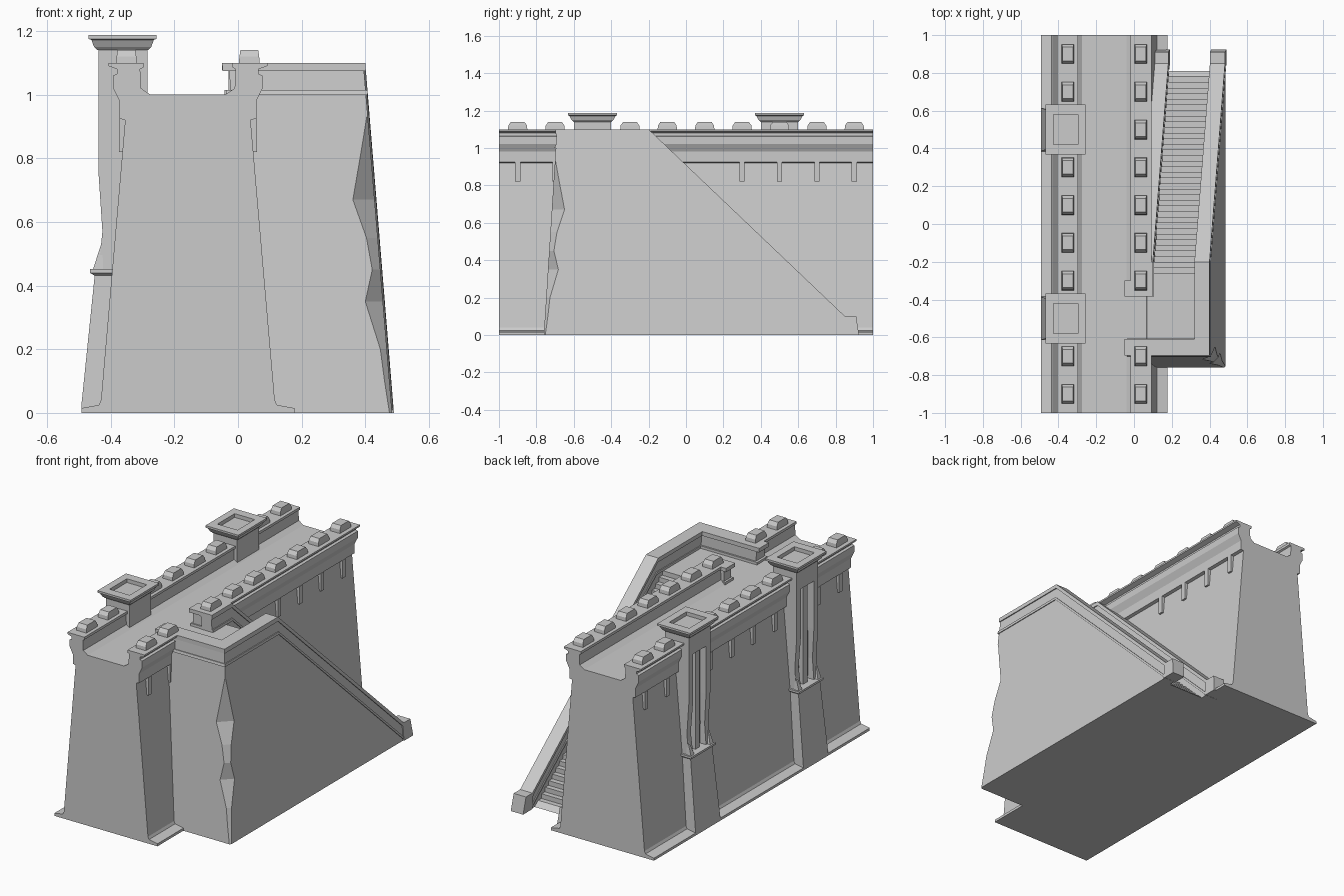
import bpy, bmesh

cube = bpy.data.objects.get("Cube")
if cube:
    bpy.data.objects.remove(cube, do_unlink=True)

stone = bpy.data.materials.new("grey stone")
stone.use_nodes = True
GREY = (0.6, 0.6, 0.6, 1)
stone.diffuse_color = GREY
stone.node_tree.nodes["Principled BSDF"].inputs["Base Color"].default_value = GREY

MID = -0.1575     # centre line of the main wall
BATTER = 0.082    # inward lean of the stair side
LEAN = 0.064      # inward lean of the stair front


def loft(name, rings):
    """Skin equal-sized rings of points and close both ends."""
    bm = bmesh.new()
    vs = [[bm.verts.new(p) for p in ring] for ring in rings]
    n = len(vs[0])
    for a, b in zip(vs, vs[1:]):
        for i in range(n):
            j = (i + 1) % n
            bm.faces.new((a[i], a[j], b[j], b[i]))
    bm.faces.new(vs[0][::-1])
    bm.faces.new(vs[-1])
    bmesh.ops.recalc_face_normals(bm, faces=bm.faces[:])
    mesh = bpy.data.meshes.new(name)
    bm.to_mesh(mesh)
    bm.free()
    mesh.materials.append(stone)
    obj = bpy.data.objects.new(name, mesh)
    bpy.context.collection.objects.link(obj)
    return obj


def along_y(name, xz, y0, y1):
    return loft(name, [[(x, y, z) for x, z in xz] for y in (y0, y1)])


def along_x(name, yz, x0, x1):
    """Extrude a side profile, leaning it in with the stair side."""
    return loft(name, [[(x - BATTER * z, y, z) for y, z in yz] for x in (x0, x1)])


def rect(cx, cy, hx, hy, z):
    return [(cx - hx, cy - hy, z), (cx + hx, cy - hy, z),
            (cx + hx, cy + hy, z), (cx - hx, cy + hy, z)]


def box(name, x0, x1, y0, y1, z0, z1):
    c = ((x0 + x1) / 2, (y0 + y1) / 2, (x1 - x0) / 2, (y1 - y0) / 2)
    return loft(name, [rect(*c, z0), rect(*c, z1)])


def band(path, drop, thick):
    """Strip of given thickness hung below a path."""
    return ([(y, z - drop) for y, z in path]
            + [(y, z - drop - thick) for y, z in reversed(path)])


# Main wall with plinth and cornice, mirrored about its centre line
half = [(0.335, 0), (0.335, 0.015), (0.28, 0.025), (0.273, 0.04), (0.197, 0.92),
        (0.215, 0.925), (0.215, 0.98), (0.225, 1.0)]
along_y("main_wall", [(MID + h, z) for h, z in half]
        + [(MID - h, z) for h, z in reversed(half)], -1, 1)

# Parapets, the stair side one broken by the landing
parapet = [(0.225, 1.0), (0.235, 1.02), (0.235, 1.06), (0.222, 1.065), (0.222, 1.08),
           (0.25, 1.09), (0.25, 1.1), (0.14, 1.1), (0.14, 1.085), (0.15, 1.08),
           (0.147, 1.02), (0.118, 1.0)]
for side, y0, y1 in ((-1, -1, 1), (1, -1, -0.65), (1, -0.35, 1)):
    along_y("parapet", [(MID + side * h, z) for h, z in parapet], y0, y1)

# Merlons and hanging brackets at a regular spacing
bracket = [(0.19, 0.925), (0.217, 0.925), (0.217, 0.82), (0.19, 0.82)]
for side in (-1, 1):
    for i in range(10):
        y = -0.9 + 0.2 * i
        x = MID + side * 0.193
        covered = abs(abs(y) - 0.5) < 0.05 if side < 0 else abs(y + 0.5) < 0.05
        if not covered:
            loft("merlon", [rect(x, y, 0.033, 0.052, 1.095),
                            rect(x, y, 0.031, 0.05, 1.12),
                            rect(x, y, 0.028, 0.036, 1.14)])
        if not covered and (side < 0 or y > 0.2 or y < -0.6):
            along_y("wall_bracket", [(MID + side * h, z) for h, z in bracket],
                    y - 0.014, y + 0.014)

# Steps and landing
STEPS = 36
steps = [(-0.65, 0), (-0.65, 1.0)]
for i in range(STEPS):
    y = -0.26 + 1.07 * i / STEPS
    steps += [(y, 1 - i / STEPS), (y, 1 - (i + 1) / STEPS)]
steps[-1] = (0.81, 0)
along_x("steps_and_landing", steps, 0.13, 0.43)

# Sloping stair walls with coping, ledge and end post
foot = (0.85, 0.1)
bend = (-0.2, 1.1)
for name, start, x0, x1 in (("inner", (-0.385, 1.1), 0.11, 0.19),
                            ("outer", (-0.69, 1.1), 0.41, 0.49)):
    base = (start[0] - (LEAN * 1.1 if name == "outer" else 0), 0)
    wall = along_x(name + "_stair_wall",
                   [base, (start[0], 1.095), (bend[0], 1.095),
                    (foot[0], 0.095), (0.87, 0)], x0 + 0.006, x1 - 0.006)
    path = [start, bend, foot]
    along_x(name + "_stair_coping", band(path, 0, 0.025), x0, x1)
    along_x(name + "_stair_ledge", band(path, 0.085, 0.016), x0 + 0.001, x1 - 0.001)
    along_x(name + "_end_post", [(0.84, 0), (0.84, 0.1), (0.91, 0.1), (0.925, 0)], x0, x1)

# Weathered corner chipped from the outer stair wall
chips = [(-0.05, 0.004), (0.1, 0.015), (0.2, 0.02), (0.35, 0.055), (0.45, 0.025),
         (0.55, 0.035), (0.67, 0.068), (0.8, 0.035), (0.93, 0.003)]
rings = []
for z, c in chips:
    kx, ky, e = 0.484 - BATTER * z, -0.76 + LEAN * z, 0.03
    rings.append([(kx - c - e, ky - e, z), (kx + e, ky - e, z), (kx + e, ky + c + e, z)])
cutter = loft("corner_cutter", rings)
cutter.hide_render = True
cut = wall.modifiers.new("chip", "BOOLEAN")
cut.object = cutter
cut.operation = "DIFFERENCE"
cut.solver = "EXACT"
bpy.context.view_layer.update()
chipped = bpy.data.meshes.new_from_object(
    wall.evaluated_get(bpy.context.evaluated_depsgraph_get()))
wall.modifiers.clear()
wall.data = chipped
bpy.data.objects.remove(cutter, do_unlink=True)

# Landing front wall with coping and ledge
along_x("landing_front_wall", [(-0.76, 0), (-0.69, 1.095), (-0.615, 1.095), (-0.615, 0)],
        0.06, 0.416)
along_x("landing_front_coping", [(-0.697, 1.075), (-0.697, 1.1), (-0.608, 1.1), (-0.608, 1.075)],
        0.04, 0.49)
along_x("landing_front_ledge", [(-0.703, 0.999), (-0.7, 1.015), (-0.605, 1.015), (-0.605, 0.999)],
        0.045, 0.489)

# Parapet end beside the landing
box("parapet_end", -0.03, 0.09, -0.375, -0.31, 0.99, 1.09)
box("parapet_end_coping", -0.05, 0.1, -0.385, -0.3, 1.078, 1.1)
box("parapet_end_foot", -0.042, 0.095, -0.382, -0.303, 0.99, 1.015)

# Two turrets standing on piers
TX = -0.3625
for ty in (-0.5, 0.5):
    loft("turret_pier", [rect(-0.4, ty, 0.0925, 0.115, 0),
                         rect(-0.4, ty, 0.0925, 0.115, 0.02),
                         rect(-0.39, ty, 0.06, 0.1, 0.435)])
    loft("pier_ledge", [rect(-0.39, ty, 0.062, 0.102, 0.432),
                        rect(-0.39, ty, 0.075, 0.112, 0.44),
                        rect(-0.39, ty, 0.075, 0.112, 0.452)])
    box("turret_core", -0.398, -0.285, ty - 0.1, ty + 0.1, 0.44, 1.145)
    box("turret_lintel", -0.438, -0.39, ty - 0.1, ty + 0.1, 1.03, 1.145)
    box("niche_bar", -0.425, -0.39, ty - 0.02, ty + 0.02, 0.45, 1.04)
    for s in (-1, 1):
        loft("turret_jamb", [rect(-0.414, ty + s * 0.08, 0.024, 0.02, 0.45),
                             rect(-0.41, ty + s * 0.082, 0.016, 0.018, 0.57),
                             rect(-0.414, ty + s * 0.08, 0.024, 0.02, 0.75),
                             rect(-0.414, ty + s * 0.08, 0.024, 0.02, 1.04)])
        loft("broken_shard", [rect(-0.44, ty + s * 0.088, 0.016, 0.016, 0.45),
                              rect(-0.428, ty + s * 0.094, 0.002, 0.003, 0.53)])
    # Flared cap with a sunken top
    loft("turret_cap", [rect(TX, ty, 0.08, 0.102, 1.14),
                        rect(TX, ty, 0.09, 0.112, 1.15),
                        rect(TX, ty, 0.098, 0.124, 1.172),
                        rect(TX, ty, 0.107, 0.132, 1.175),
                        rect(TX, ty, 0.107, 0.132, 1.187),
                        rect(TX, ty, 0.065, 0.08, 1.187),
                        rect(TX, ty, 0.065, 0.08, 1.165)])
